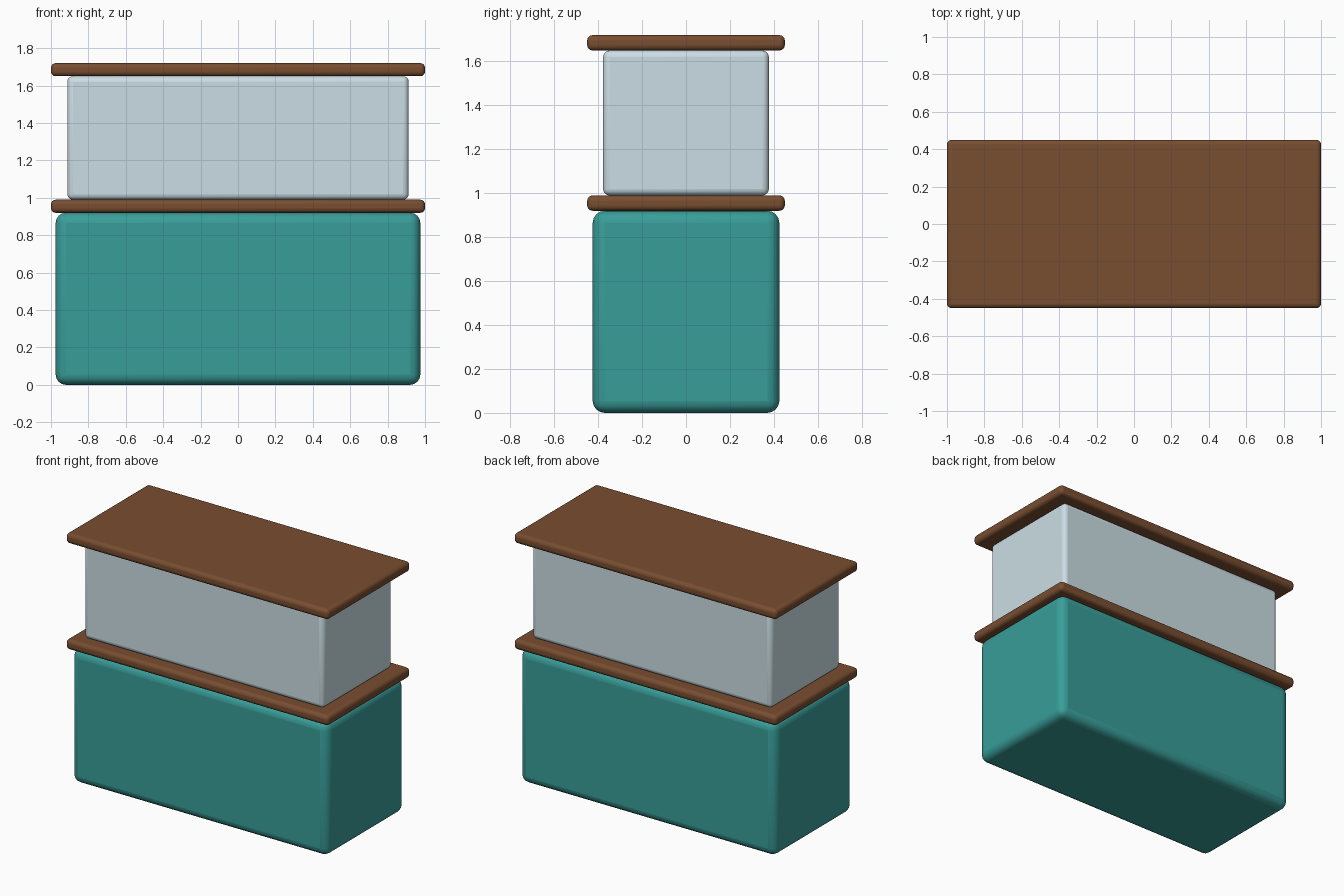
import bpy

if "Cube" in bpy.data.objects:
    bpy.data.objects.remove(bpy.data.objects["Cube"])


def material(name, color):
    mat = bpy.data.materials.new(name)
    mat.diffuse_color = (*color, 1.0)
    mat.use_nodes = True
    mat.node_tree.nodes["Principled BSDF"].inputs["Base Color"].default_value = mat.diffuse_color
    return mat


def rounded_box(name, width, depth, z0, z1, radius, mat):
    bpy.ops.mesh.primitive_cube_add(size=1, location=(0, 0, (z0 + z1) / 2))
    ob = bpy.context.object
    ob.name = name
    ob.scale = (width, depth, z1 - z0)
    bpy.ops.object.transform_apply(location=False, rotation=False, scale=True)
    bevel = ob.modifiers.new("rounded_edges", 'BEVEL')
    bevel.width = radius
    bevel.segments = 4
    ob.data.materials.append(mat)
    bpy.ops.object.shade_smooth_by_angle()
    return ob


teal = material("teal_paint", (0.04, 0.34, 0.32))
wood = material("brown_wood", (0.19, 0.075, 0.03))
glass = material("pale_glass", (0.60, 0.73, 0.78))

# Counter body with its wooden worktop
rounded_box("counter_base", 1.95, 0.85, 0.0, 0.92, 0.055, teal)
rounded_box("worktop", 2.0, 0.90, 0.92, 0.99, 0.025, wood)

# Glass display case with its wooden lid
rounded_box("display_case", 1.825, 0.755, 0.99, 1.65, 0.03, glass)
rounded_box("top_shelf", 2.0, 0.90, 1.65, 1.72, 0.025, wood)
